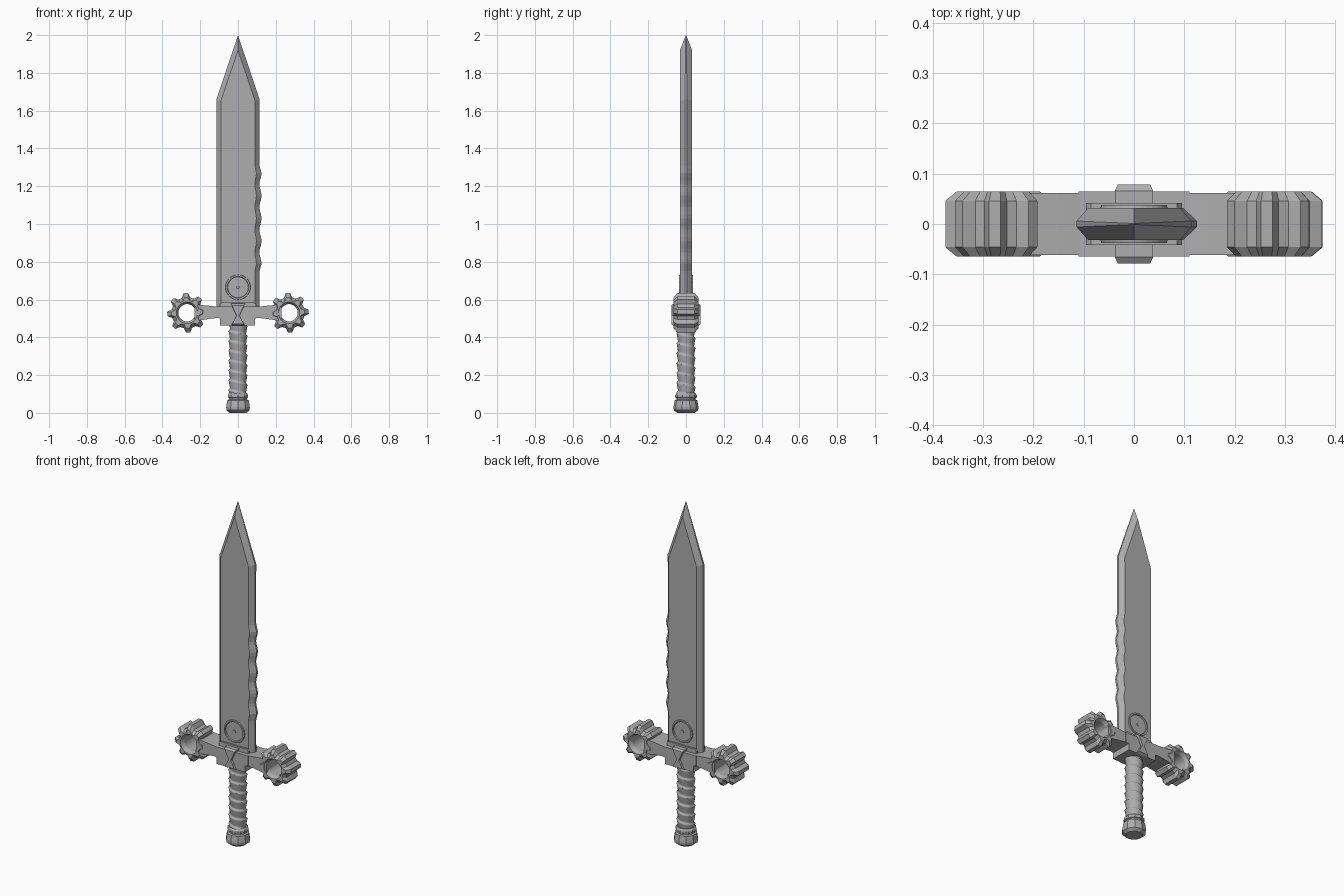
import bpy, bmesh, math
from math import sin, cos, pi

if "Cube" in bpy.data.objects:
    bpy.data.objects.remove(bpy.data.objects["Cube"])

steel = bpy.data.materials.new("grey_steel")
steel.diffuse_color = (0.42, 0.42, 0.42, 1)
steel.use_nodes = True
steel.node_tree.nodes["Principled BSDF"].inputs["Base Color"].default_value = steel.diffuse_color


def finish(name, bm, smooth=None):
    bmesh.ops.recalc_face_normals(bm, faces=bm.faces)
    me = bpy.data.meshes.new(name)
    bm.to_mesh(me)
    bm.free()
    me.materials.append(steel)
    ob = bpy.data.objects.new(name, me)
    bpy.context.collection.objects.link(ob)
    if smooth:
        bpy.ops.object.select_all(action='DESELECT')
        ob.select_set(True)
        bpy.context.view_layer.objects.active = ob
        bpy.ops.object.shade_smooth_by_angle(angle=math.radians(smooth))
    return ob


def loft(name, loops, caps=True, ring=False, smooth=None):
    """Skin a list of equal closed loops, capped or joined into a ring."""
    bm = bmesh.new()
    rows = [[bm.verts.new(p) for p in lp] for lp in loops]
    if ring:
        rows.append(rows[0])
    n = len(loops[0])
    for a, b in zip(rows, rows[1:]):
        for i in range(n):
            j = (i + 1) % n
            bm.faces.new((a[i], a[j], b[j], b[i]))
    if caps and not ring:
        bm.faces.new(rows[0])
        bm.faces.new(rows[-1])
    return finish(name, bm, smooth)


def slab(name, outline, y0, y1, chamfer=0.0, cx=0.0, cz=0.0):
    """Extrude an x-z outline along y, with optional chamfered faces."""
    def at(y, s):
        return [(cx + (x - cx) * s, y, cz + (z - cz) * s) for x, z in outline]
    if not chamfer:
        return loft(name, [at(y0, 1), at(y1, 1)])
    return loft(name, [at(y0, .86), at(y0 + chamfer, 1), at(y1 - chamfer, 1), at(y1, .86)])


def circle(r, z, n, turn=0.0):
    return [(r * cos(2 * pi * i / n + turn), r * sin(2 * pi * i / n + turn), z) for i in range(n)]


# blade: thin edge loop between two flat faces, notched on the right side
waves = []
for k in range(31):
    z = 1.33 - k * 0.02
    waves.append((0.006 * (1 + cos(2 * pi * (z - 1.27) / 0.12)) * min(1, k / 3, (30 - k) / 3), z))
edge = [(-.114, .55), (-.114, 1.66), (0, 2.0), (.114, 1.66)] + [(.113 + w, z) for w, z in waves] + [(.114, .55)]
flat = [(-.091, .55), (-.091, 1.65), (0, 1.92), (.091, 1.65)] + [(.089 + .7 * w, z) for w, z in waves] + [(.091, .55)]
loft("blade", [[(x, -.032, z) for x, z in flat],
               [(x, -.006 if z < 1.9 else -.001, z) for x, z in edge],
               [(x, .006 if z < 1.9 else .001, z) for x, z in edge],
               [(x, .032, z) for x, z in flat]])

# round medallion on both blade faces: raised rim and centre stud
for side, tag in ((-1, "front"), (1, "back")):
    def disc_loop(r, y):
        return [(r * cos(2 * pi * i / 32), side * y, .665 + r * sin(2 * pi * i / 32)) for i in range(32)]
    loft("medallion_rim_" + tag, [disc_loop(.067, .03), disc_loop(.065, .038),
                                  disc_loop(.057, .038), disc_loop(.054, .03)], ring=True)
    loft("medallion_stud_" + tag, [disc_loop(.009, .03), disc_loop(.007, .035)])

# socket at the blade root
slab("blade_socket", [(-.095, .54), (.095, .54), (.095, .575), (.085, .588), (-.085, .588), (-.095, .575)], -.042, .042)

# guard block with a stepped underside
slab("guard_block", [(-.095, .463), (.09, .463), (.09, .50), (.11, .505), (.11, .562), (-.11, .562),
                     (-.11, .505), (-.095, .50)], -.065, .065)

# crossed strap around the middle of the guard
slab("guard_strap", [(-.036, .462), (.036, .462), (.008, .515), (.038, .578), (-.038, .578), (-.008, .515)],
     -.078, .078, .012, 0, .518)

# flaring arms and gear shaped ends
TEETH = 8
for s, tag in ((-1, "left"), (1, "right")):
    slab("guard_arm_" + tag, [(s * .09, .505), (s * .15, .498), (s * .229, .486), (s * .229, .574),
                              (s * .15, .567), (s * .09, .56)], -.062, .062)
    outer, hole = [], []
    for t in range(TEETH):
        for da, r in ((-.27, .083), (-.11, .105), (.11, .105), (.27, .083)):
            a = 2 * pi * t / TEETH + da + .06
            outer.append((r * cos(a), r * sin(a)))
            hole.append((cos(a), sin(a)))

    def gear_loop(pts, k, y):
        return [(s * .27 + x * k, y, .53 + z * k) for x, z in pts]
    loft("gear_" + tag, [gear_loop(hole, .046, -.045), gear_loop(hole, .057, -.065),
                         gear_loop(outer, .78, -.065), gear_loop(outer, 1, -.046),
                         gear_loop(outer, 1, .046), gear_loop(outer, .78, .065),
                         gear_loop(hole, .057, .065), gear_loop(hole, .046, .045)], ring=True)

# grip wrapped by a spiral band
SIDES, ROWS, PITCH = 24, 120, 0.052
loops = []
for k in range(ROWS + 1):
    z = .095 + .375 * k / ROWS
    lp = []
    for i in range(SIDES):
        a = 2 * pi * i / SIDES
        f = (z / PITCH + i / SIDES) % 1.0
        r = .042 + .008 * (f / .85 if f < .85 else (1 - f) / .15)
        lp.append((r * cos(a), r * sin(a), z))
    loops.append(lp)
loft("grip", loops, smooth=35)

# faceted pommel with a collar
loft("pommel", [circle(r, z, 10, pi / 10) for r, z in
                ((.046, 0), (.064, .014), (.066, .03), (.060, .066), (.051, .070), (.051, .078),
                 (.057, .082), (.057, .094), (.050, .104))])
